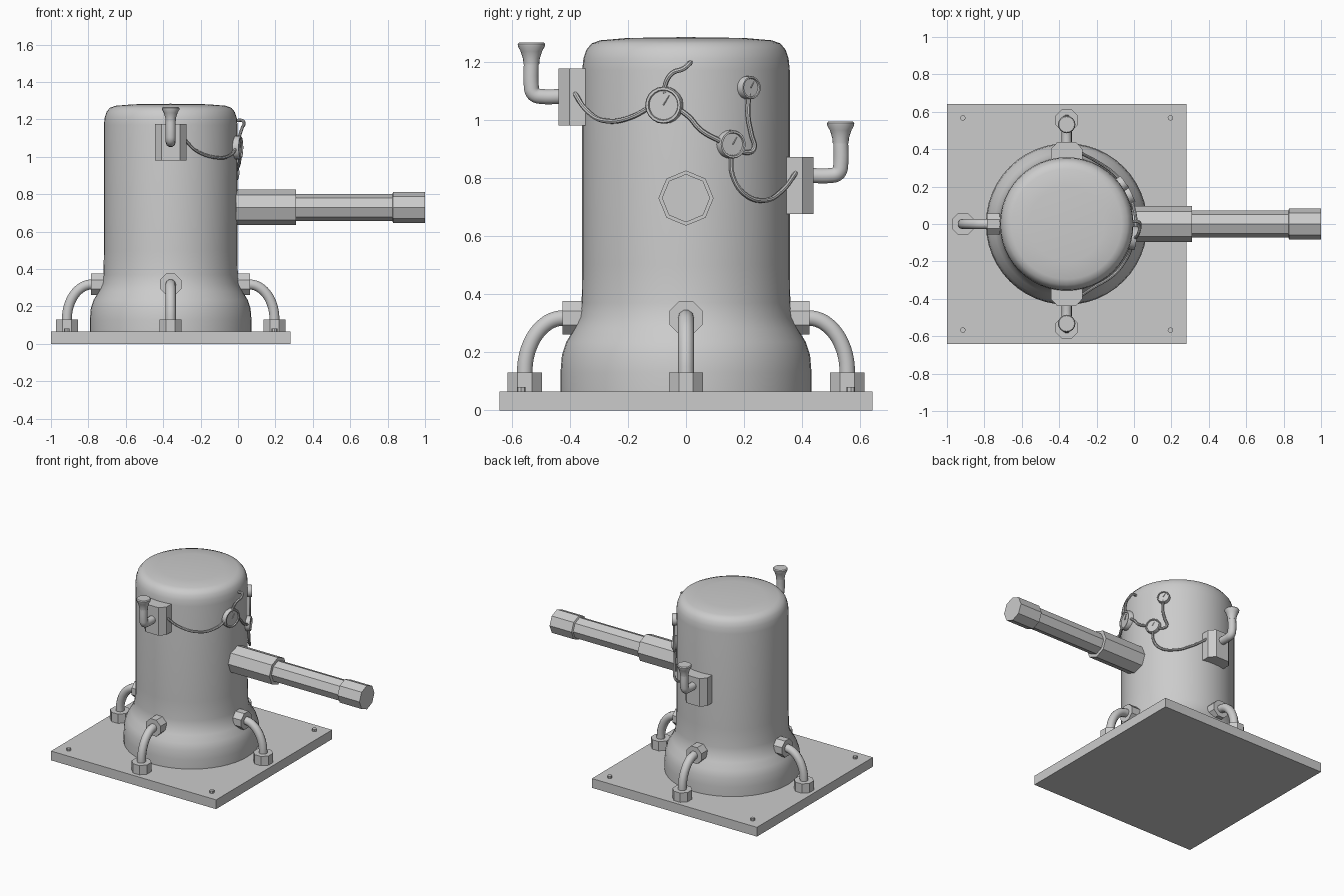
import bpy, bmesh, math
from mathutils import Vector, Matrix

if "Cube" in bpy.data.objects:
    bpy.data.objects.remove(bpy.data.objects["Cube"])

CX = -0.36  # body axis


def finish(name, bm, smooth=False):
    bmesh.ops.recalc_face_normals(bm, faces=bm.faces)
    me = bpy.data.meshes.new(name)
    bm.to_mesh(me)
    bm.free()
    ob = bpy.data.objects.new(name, me)
    bpy.context.collection.objects.link(ob)
    if smooth:
        shade(ob)
    return ob


def select(ob):
    bpy.ops.object.select_all(action='DESELECT')
    ob.select_set(True)
    bpy.context.view_layer.objects.active = ob


def shade(ob):
    select(ob)
    bpy.ops.object.shade_smooth_by_angle(angle=math.radians(40))


def lathe(name, profile, n, origin, axis=(0, 0, 1), twist=0.0, smooth=False):
    """Revolve (radius, height) pairs around an axis."""
    bm = bmesh.new()
    rot = Vector(axis).to_track_quat('Z', 'Y').to_matrix()
    rings = []
    for r, h in profile:
        count = n if r > 0 else 1
        rings.append([bm.verts.new(rot @ Vector((
            r * math.cos(twist + math.tau * i / n),
            r * math.sin(twist + math.tau * i / n), h)) + Vector(origin))
            for i in range(count)])
    for a, b in zip(rings, rings[1:]):
        for i in range(n):
            j = (i + 1) % n
            if len(b) == 1:
                bm.faces.new((a[i], a[j], b[0]))
            else:
                bm.faces.new((a[i], a[j], b[j], b[i]))
    for ring in (rings[0], rings[-1]):
        if len(ring) > 1:
            bm.faces.new(ring)
    return finish(name, bm, smooth)


def tube(name, points, radius, res=3):
    """Round pipe through the points."""
    cu = bpy.data.curves.new(name, 'CURVE')
    cu.dimensions = '3D'
    cu.bevel_depth = radius
    cu.bevel_resolution = res
    cu.use_fill_caps = True
    cu.resolution_u = 5
    sp = cu.splines.new('BEZIER')
    sp.bezier_points.add(len(points) - 1)
    for bp, p in zip(sp.bezier_points, points):
        bp.co = p
        bp.handle_left_type = bp.handle_right_type = 'AUTO'
    ob = bpy.data.objects.new(name, cu)
    bpy.context.collection.objects.link(ob)
    select(ob)
    bpy.ops.object.convert(target='MESH')
    shade(bpy.context.view_layer.objects.active)


# Base plate and corner bolts
bm = bmesh.new()
bmesh.ops.create_cube(bm, size=1, matrix=Matrix.Translation((CX, 0, 0.0325))
                      @ Matrix.Diagonal((1.28, 1.285, 0.065, 1)))
finish("base_plate", bm)
for sx in (-1, 1):
    for sy in (-1, 1):
        lathe("plate_bolt", [(0.015, 0.06), (0.015, 0.081)], 8,
              (CX + sx * 0.555, sy * 0.567, 0))

# Main body with flared foot and domed top
lathe("body", [(0.432, 0.06), (0.432, 0.13), (0.427, 0.19), (0.412, 0.235),
               (0.385, 0.28), (0.367, 0.32), (0.359, 0.37), (0.357, 0.5),
               (0.357, 1.17), (0.353, 1.21), (0.343, 1.24), (0.325, 1.262),
               (0.295, 1.273), (0.2, 1.281), (0, 1.284)],
      48, (CX, 0, 0), smooth=True)

# Barrel
lathe("barrel", [(0.095, -0.01), (0.095, 0.31), (0.072, 0.31), (0.072, 0.825),
                 (0.083, 0.83), (0.083, 1.0)], 8, (0, 0, 0.73), (1, 0, 0))

# Four elbow pipes with nuts around the foot
for k in range(4):
    d = Vector((math.cos(k * math.pi / 2), math.sin(k * math.pi / 2), 0))
    c = Vector((CX, 0, 0))
    up = Vector((0, 0, 1))
    arc = [(0.38, 0.318)]
    for i in range(7):
        t = i * math.pi / 12
        arc.append((0.42 + 0.135 * math.sin(t), 0.13 + 0.188 * math.cos(t)))
    arc.append((0.555, 0.08))
    tube("elbow_pipe", [c + d * r + up * z for r, z in arc], 0.028)
    lathe("body_nut", [(0.062, 0.34), (0.062, 0.425)], 8, c + up * 0.318, d, math.pi / 8)
    lathe("plate_nut", [(0.064, 0.06), (0.064, 0.13)], 8, c + d * 0.555, twist=math.pi / 8)

# Two side boxes with upturned horns
for s, zbox, zpipe in ((-1, 1.078, 1.08), (1, 0.773, 0.808)):
    bm = bmesh.new()
    plan = [(-0.085, 0.335), (-0.085, 0.40), (-0.05, 0.438),
            (0.05, 0.438), (0.085, 0.40), (0.085, 0.335)]
    face = bm.faces.new([bm.verts.new((CX + x, s * y, zbox - 0.098)) for x, y in plan])
    ext = bmesh.ops.extrude_face_region(bm, geom=[face], use_keep_orig=True)
    bmesh.ops.translate(bm, vec=(0, 0, 0.196),
                        verts=[v for v in ext['geom'] if isinstance(v, bmesh.types.BMVert)])
    finish("side_box", bm)
    path = [(0.42, 0), (0.50, 0), (0.517, 0.004), (0.528, 0.015), (0.532, 0.032), (0.532, 0.13)]
    tube("horn_pipe", [(CX, s * y, zpipe + z) for y, z in path], 0.027)
    lathe("horn_mouth", [(0.027, 0.11), (0.029, 0.13), (0.037, 0.155), (0.046, 0.172),
                         (0.047, 0.18), (0.042, 0.186), (0, 0.186)],
          16, (CX, s * 0.532, zpipe), smooth=True)

# Round gauges with needles
for y, z, r in ((-0.075, 1.05, 0.064), (0.155, 0.915, 0.049), (0.215, 1.11, 0.04)):
    a = math.asin(y / 0.365)
    d = Vector((math.cos(a), math.sin(a), 0))
    o = Vector((CX, 0, z)) + d * 0.35
    lathe("gauge", [(r, -0.01), (r, 0.028), (r * 0.95, 0.034), (r * 0.82, 0.034),
                    (r * 0.78, 0.027), (0, 0.027)], 20, o, d, smooth=True)
    side = Vector((-d.y, d.x, 0))
    n = (side * 0.5 + Vector((0, 0, 0.8))).normalized()
    lathe("gauge_needle", [(0.0025, 0), (0.001, r * 0.6)], 4, o + d * 0.029, n)

# Wires hugging the body, as (y, z, lift off the surface)
wires = [
    [(-0.385, 1.095, 0), (-0.345, 1.035, 0), (-0.27, 0.995, 0), (-0.19, 1.008, 0), (-0.12, 1.045, 0)],
    [(-0.075, 1.09, 0), (-0.068, 1.13, 0.01), (-0.045, 1.162, 0.018), (-0.01, 1.175, 0.022),
     (0.012, 1.193, 0.015), (0.012, 1.195, -0.02)],
    [(-0.03, 1.04, 0), (0.01, 1.01, 0), (0.05, 0.965, 0), (0.12, 0.925, 0)],
    [(0.18, 0.895, 0), (0.215, 0.887, 0), (0.234, 0.9, 0), (0.225, 0.95, 0),
     (0.214, 1.01, 0), (0.216, 1.09, 0)],
    [(0.155, 0.88, 0), (0.16, 0.81, 0), (0.2, 0.745, 0), (0.27, 0.722, 0),
     (0.33, 0.755, 0), (0.38, 0.82, 0)],
]
for w in wires:
    tube("wire", [(CX + max(0.075, math.sqrt(max(0, (0.37 + o) ** 2 - y * y))), y, z)
                  for y, z, o in w], 0.0085, 2)
